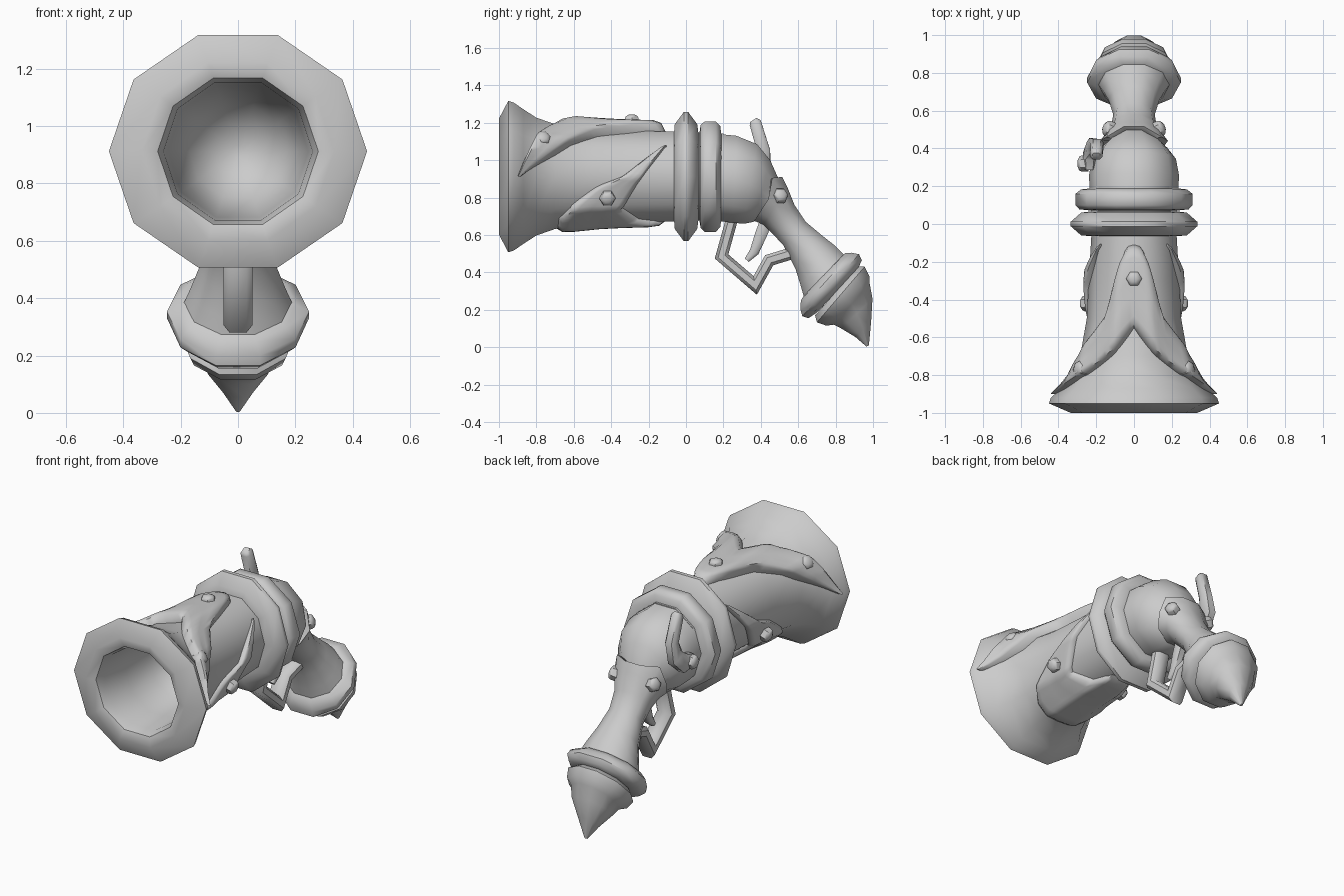
import bpy, bmesh, math
from mathutils import Vector

cube = bpy.data.objects.get("Cube")
if cube:
    bpy.data.objects.remove(cube, do_unlink=True)

grey = bpy.data.materials.new("plain_grey")
grey.use_nodes = True
grey.diffuse_color = (0.6, 0.6, 0.6, 1)
grey.node_tree.nodes["Principled BSDF"].inputs["Base Color"].default_value = (0.6, 0.6, 0.6, 1)

SIDES = 10
FLAT = math.sin(math.radians(72))   # half height of a ten-sided ring of radius 1
AXIS = 0.912                        # height of the barrel axis


def skin(name, rings):
    """Bridge a row of point rings into a closed, smooth surface."""
    bm = bmesh.new()
    rows = [[bm.verts.new(p) for p in ring] for ring in rings]
    n = len(rows[0])
    for a, b in zip(rows, rows[1:]):
        for i in range(n):
            j = (i + 1) % n
            bm.faces.new((a[i], a[j], b[j], b[i]))
    bm.faces.new(rows[0][::-1])
    bm.faces.new(rows[-1])
    bmesh.ops.recalc_face_normals(bm, faces=bm.faces)
    mesh = bpy.data.meshes.new(name)
    bm.to_mesh(mesh)
    bm.free()
    mesh.materials.append(grey)
    mesh.shade_smooth()
    mesh.set_sharp_from_angle(angle=math.radians(50))
    obj = bpy.data.objects.new(name, mesh)
    bpy.context.collection.objects.link(obj)
    return obj


def section(ty, tz, by, bz, rx):
    """Ten-sided ring given by its top point, bottom point and half width."""
    mid = Vector((0, (ty + by) / 2, (tz + bz) / 2))
    up = Vector((0, ty - by, tz - bz)) / (2 * FLAT)
    ring = []
    for i in range(SIDES):
        a = math.tau * i / SIDES
        ring.append(mid + Vector((rx * math.cos(a), 0, 0)) + up * math.sin(a))
    return ring


def turned(name, profile):
    """Part around the barrel axis from (y, half width, half height)."""
    return skin(name, [section(y, AXIS + h, y, AXIS - h, rx) for y, rx, h in profile])


def lerp(table, t):
    """Linear lookup in a sorted table, returning the remaining columns."""
    if t <= table[0][0]:
        return table[0][1:]
    for p, q in zip(table, table[1:]):
        if t <= q[0]:
            f = (t - p[0]) / (q[0] - p[0])
            return [u + (v - u) * f for u, v in zip(p[1:], q[1:])]
    return table[-1][1:]


# Barrel with a hollow flared muzzle
bore = [(-0.36, 0.02, 0.02), (-0.38, 0.09, 0.085), (-0.45, 0.17, 0.16), (-0.56, 0.215, 0.205),
        (-0.75, 0.245, 0.23), (-0.92, 0.26, 0.24), (-0.98, 0.28, 0.255)]
outside = [(-1.0, 0.335, 0.31), (-0.95, 0.45, 0.405), (-0.92, 0.44, 0.395), (-0.87, 0.385, 0.36),
           (-0.8, 0.33, 0.315), (-0.7, 0.285, 0.28), (-0.5, 0.25, 0.255), (-0.3, 0.24, 0.245),
           (-0.05, 0.225, 0.24), (0.2, 0.23, 0.23)]
turned("barrel", bore + outside)

# Two collars at the breech
turned("front_collar", [(-0.065, 0.22, 0.22), (-0.06, 0.28, 0.28), (-0.012, 0.335, 0.345),
                        (0.012, 0.335, 0.345), (0.06, 0.28, 0.28), (0.068, 0.22, 0.22)])
turned("rear_collar", [(0.07, 0.22, 0.22), (0.078, 0.29, 0.275), (0.1, 0.31, 0.295),
                       (0.16, 0.31, 0.295), (0.183, 0.28, 0.27), (0.19, 0.22, 0.22)])

# Rounded breech that bends down into the grip
skin("breech", [section(*s) for s in (
    (0.17, 1.14, 0.17, 0.675, 0.235), (0.27, 1.13, 0.25, 0.665, 0.238),
    (0.38, 1.085, 0.31, 0.66, 0.222), (0.45, 1.0, 0.36, 0.67, 0.175),
    (0.49, 0.91, 0.4, 0.69, 0.125), (0.53, 0.81, 0.46, 0.66, 0.1))])

# Grip with a flared sleeve whose upper side corners rise
grip = [section(*s) for s in (
    (0.49, 0.88, 0.39, 0.7, 0.12), (0.515, 0.91, 0.365, 0.675, 0.18), (0.54, 0.86, 0.415, 0.655, 0.15),
    (0.58, 0.76, 0.46, 0.61, 0.12), (0.64, 0.67, 0.52, 0.545, 0.11),
    (0.73, 0.595, 0.585, 0.42, 0.135), (0.8, 0.54, 0.613, 0.33, 0.165),
    (0.85, 0.49, 0.63, 0.27, 0.19))]
for i in (1, 4):
    for ring in grip[:2]:
        ring[i] += Vector((0, -0.025, 0.04))
skin("grip", grip)

# Pommel: wide ring, small ring and bent point
skin("pommel_ring", [section(*s) for s in (
    (0.82, 0.475, 0.64, 0.29, 0.17), (0.85, 0.502, 0.614, 0.25, 0.205), (0.885, 0.505, 0.612, 0.2, 0.248),
    (0.925, 0.497, 0.622, 0.165, 0.248), (0.94, 0.465, 0.655, 0.155, 0.22),
    (0.92, 0.42, 0.7, 0.185, 0.16))])
skin("pommel_point", [section(*s) for s in (
    (0.92, 0.43, 0.69, 0.17, 0.17), (0.955, 0.43, 0.7, 0.133, 0.205), (0.98, 0.38, 0.75, 0.115, 0.19),
    (0.982, 0.34, 0.79, 0.12, 0.15), (0.997, 0.26, 0.83, 0.1, 0.125),
    (0.99, 0.14, 0.905, 0.055, 0.065), (0.978, 0.01, 0.965, 0.003, 0.008))])


def wrap(name, start, end, front, rear, height):
    """Raised plate on the barrel; front and rear give its edges by angle from the start."""
    reach = front[-1][0]
    shape = ((0, 0), (0.05, 0.75), (0.15, 1), (0.4, 1), (0.6, 1), (0.85, 1), (0.95, 0.75), (1, 0))
    rings = []
    steps = int(reach / 4)
    for k in range(-steps, steps + 1):
        deg = reach * k / steps
        a = math.radians(start + deg * end)
        y0, y1 = lerp(front, abs(deg))[0], lerp(rear, abs(deg))[0]
        # radius of a ten-sided outline in this direction
        fold = math.cos(math.pi / SIDES) / math.cos(a % (math.tau / SIDES) - math.pi / SIDES)

        def point(s, lift):
            y = y0 + (y1 - y0) * s
            rx, hz = lerp(outside[1:], y)
            return Vector(((rx * fold + lift) * math.cos(a), y,
                           AXIS + (hz / FLAT * fold + lift) * math.sin(a)))
        fade = min(1, 0.45 + (reach - abs(deg)) / 40)
        ring = [point(s, height * h * fade) for s, h in shape]
        rings.append(ring + [point(1, -0.03), point(0, -0.03)])
    return skin(name, rings)


# Top strap with wings that sweep down to the muzzle
wrap("top_strap", 90, 1,
     [(0, -0.55), (20, -0.68), (50, -0.8), (90, -0.9)],
     [(0, -0.11), (10, -0.12), (16, -0.18), (23, -0.3), (32, -0.47), (49, -0.58), (72, -0.74), (90, -0.885)],
     0.06)
# Lower plate with tips that rise along both sides
wrap("lower_plate", -90, 1,
     [(0, -0.69), (36, -0.68), (57, -0.61), (79, -0.47), (90, -0.34), (130, -0.115)],
     [(0, -0.115), (18, -0.12), (24, -0.25), (49, -0.34), (81, -0.26), (130, -0.105)],
     0.028)


def rod(name, path, widths, thick):
    """Mitred eight-sided bar along a path; widths run across x."""
    pts = [Vector(p) for p in path]
    rings = []
    for i, p in enumerate(pts):
        before = (p - pts[max(i - 1, 0)]).normalized()
        after = (pts[min(i + 1, len(pts) - 1)] - p).normalized()
        tangent = (before + after).normalized()
        side = Vector((1, 0, 0))
        side = (side - tangent * side.dot(tangent)).normalized()
        normal = tangent.cross(side)
        miter = 1 / max(0.6, tangent.dot(after if after.length else before))
        w, t = widths[i], thick[i] * miter
        rings.append([p + side * w * u + normal * t * v for u, v in (
            (1, 0.5), (0.6, 1), (-0.6, 1), (-1, 0.5), (-1, -0.5), (-0.6, -1), (0.6, -1), (1, -0.5))])
    return skin(name, rings)


# Trigger guard, trigger and side hammer
rod("trigger_guard", [(0, 0.25, 0.7), (0, 0.19, 0.485), (0, 0.37, 0.33), (0, 0.445, 0.465), (0, 0.56, 0.5)],
    [0.05] * 5, [0.032] * 5)
rod("trigger", [(0, 0.44, 0.7), (0, 0.4, 0.6), (0, 0.365, 0.51), (0, 0.325, 0.465)],
    [0.03, 0.03, 0.025, 0.018], [0.035, 0.032, 0.025, 0.014])
rod("hammer", [(-0.2, 0.36, 1.215), (-0.2, 0.37, 1.2), (-0.195, 0.415, 1.05), (-0.215, 0.41, 0.96),
               (-0.235, 0.36, 0.915), (-0.235, 0.29, 0.91)],
    [0.02, 0.032, 0.034, 0.036, 0.036, 0.03], [0.02, 0.032, 0.034, 0.045, 0.05, 0.04])


def bolt(name, place, facing):
    """Six-sided domed bolt head."""
    turn = Vector(facing).to_track_quat('Z', 'Y')
    rings = []
    for r, h in ((0.042, -0.03), (0.042, 0.008), (0.036, 0.02), (0.018, 0.028)):
        rings.append([Vector(place) + turn @ Vector((r * math.cos(k * math.pi / 3),
                      r * math.sin(k * math.pi / 3), h)) for k in range(6)])
    return skin(name, rings)


# Bolts
bolt("strap_bolt", (0, -0.29, 1.215), (0, 0, 1))
bolt("hammer_bolt", (-0.27, 0.32, 0.915), (-1, 0, 0))
for sx, label in ((1, "left"), (-1, "right")):
    bolt(label + "_wing_bolt", (sx * 0.285, -0.765, 1.115), (sx * 0.8, 0.25, 0.58))
    bolt(label + "_plate_bolt", (sx * 0.255, -0.42, 0.795), (sx * 0.93, 0, -0.35))
    bolt(label + "_sleeve_bolt", (sx * 0.135, 0.505, 0.81), (sx * 0.85, 0.35, 0.3))
